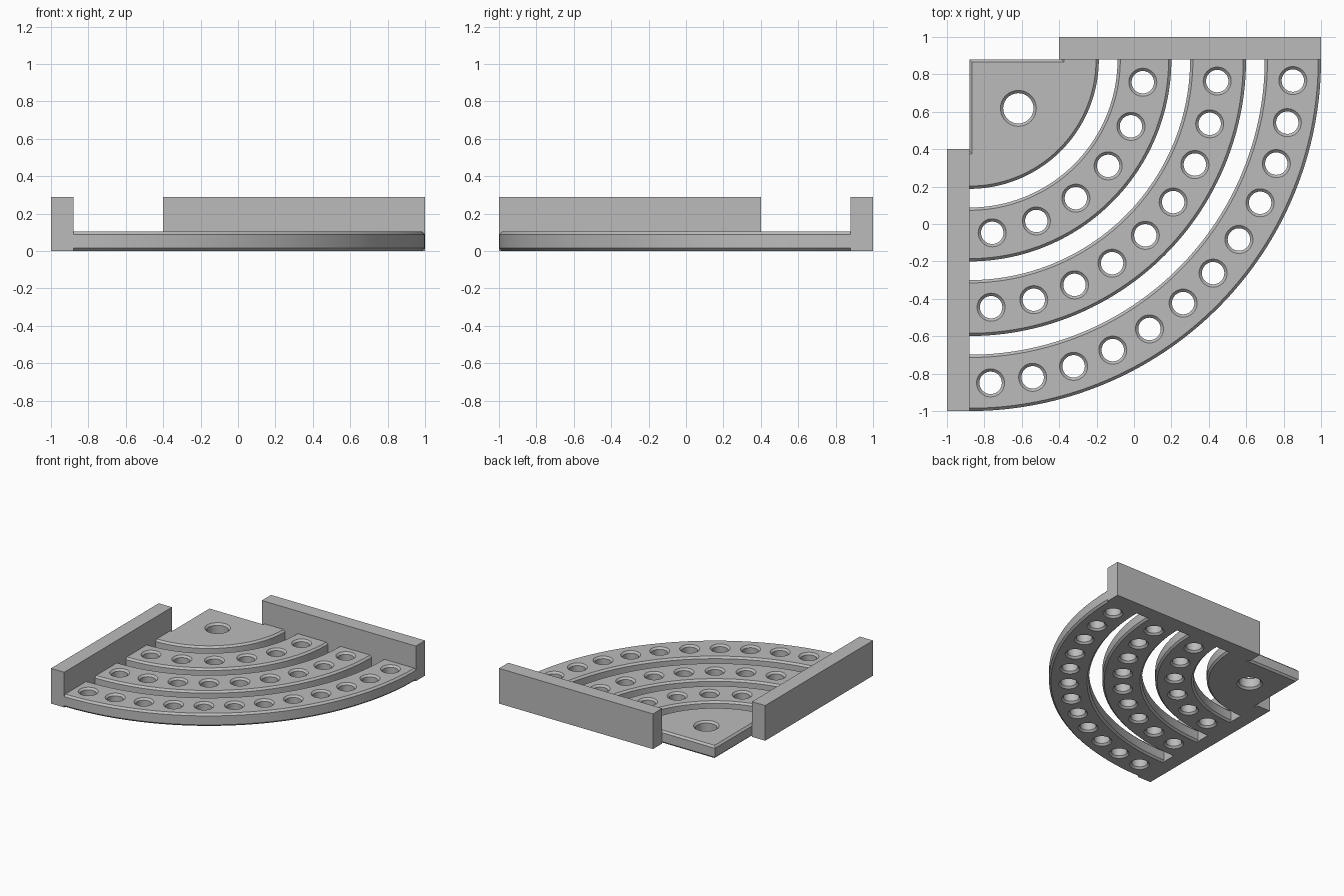
import bpy, bmesh
from math import sin, cos, radians, pi

CX, CY = -0.88, 0.88      # centre of all the arcs
H = 0.104                 # plate thickness
WALL_H = 0.289
C = 0.015                 # chamfer size

cube = bpy.data.objects.get("Cube")
if cube:
    bpy.data.objects.remove(cube, do_unlink=True)

grey = bpy.data.materials.new("plain_grey")
grey.use_nodes = True
colour = (0.5, 0.5, 0.5, 1)
grey.diffuse_color = colour
grey.node_tree.nodes["Principled BSDF"].inputs["Base Color"].default_value = colour


def polar(r, angle, cx=CX, cy=CY):
    return cx + r * cos(angle), cy + r * sin(angle)


def make_object(name, bm):
    bmesh.ops.recalc_face_normals(bm, faces=bm.faces)
    mesh = bpy.data.meshes.new(name)
    bm.to_mesh(mesh)
    bm.free()
    mesh.materials.append(grey)
    obj = bpy.data.objects.new(name, mesh)
    bpy.context.collection.objects.link(obj)
    return obj


def prism(bm, outline, z0, z1):
    base = bm.faces.new([bm.verts.new((x, y, z0)) for x, y in outline])
    top = bmesh.ops.extrude_face_region(bm, geom=[base])["geom"]
    verts = [g for g in top if isinstance(g, bmesh.types.BMVert)]
    bmesh.ops.translate(bm, verts=verts, vec=(0, 0, z1 - z0))


def loft(bm, rings, closed):
    """Skin a list of equal vertex rings, capping the ends unless closed."""
    rings = [[bm.verts.new(p) for p in ring] for ring in rings]
    pairs = list(zip(rings, rings[1:]))
    if closed:
        pairs.append((rings[-1], rings[0]))
    else:
        bm.faces.new(rings[0])
        bm.faces.new(rings[-1])
    for a, b in pairs:
        for i in range(len(a)):
            j = (i + 1) % len(a)
            bm.faces.new((a[i], a[j], b[j], b[i]))


# Heights and extra widths of a cutter that chamfers both rims
FLARE = [(-C, 2 * C), (C, 0), (H - C, 0), (H + C, 2 * C)]


def hole_cutter(bm, x, y, r):
    n = 40
    loft(bm, [[(*polar(r + w, 2 * pi * i / n, x, y), z) for i in range(n)]
              for z, w in FLARE], False)


def slot_cutter(bm, r0, r1):
    section = [(r0 - w, z) for z, w in FLARE]
    section += [(r1 + w, z) for z, w in reversed(FLARE)]
    n = 64
    angles = [radians(-91 + 92 * i / n) for i in range(n + 1)]
    loft(bm, [[(*polar(r, a), z) for r, z in section] for a in angles], False)


# Quarter-round plate, tucked into both walls, with chamfered rims
bm = bmesh.new()
n = 96
outline = [polar(1.88, radians(-90 + 90 * i / n)) for i in range(n + 1)]
outline += [(0.995, 0.94), (-0.39, 0.94), (-0.39, CY), (CX, CY),
            (CX, 0.39), (-0.94, 0.39), (-0.94, -0.995)]
prism(bm, outline, 0, H)
rims = [e for e in bm.edges if abs(e.verts[0].co.z - e.verts[1].co.z) < 1e-5]
bmesh.ops.bevel(bm, geom=rims, offset=C, segments=1, affect='EDGES',
                clamp_overlap=False)
plate = make_object("shelf_plate", bm)

# Curved slots, rows of drain holes and the larger corner hole
bm = bmesh.new()
for r0 in (0.692, 1.08, 1.479):
    slot_cutter(bm, r0, r0 + 0.1)
for radius, count in ((0.935, 6), (1.33, 9), (1.733, 12)):
    for i in range(count):
        hole_cutter(bm, *polar(radius, radians(-90 * (i + 0.5) / count)), 0.06)
hole_cutter(bm, *polar(0.37, radians(-45)), 0.081)
cutter = make_object("plate_cutter", bm)
cutter.hide_render = True

cut = plate.modifiers.new("openings", 'BOOLEAN')
cut.operation = 'DIFFERENCE'
cut.solver = 'EXACT'
cut.object = cutter
bpy.context.view_layer.objects.active = plate
plate.select_set(True)
bpy.ops.object.modifier_apply(modifier=cut.name)
bpy.data.objects.remove(cutter, do_unlink=True)
bpy.ops.object.shade_smooth_by_angle(angle=radians(25))

# Two upright walls, mirrored across the diagonal
back = [(-0.4, CY), (1, CY), (1, 1), (-0.4, 1)]
for name, outline in (("back_wall", back),
                      ("right_wall", [(-y, -x) for x, y in back])):
    bm = bmesh.new()
    prism(bm, outline, 0, WALL_H)
    make_object(name, bm)
